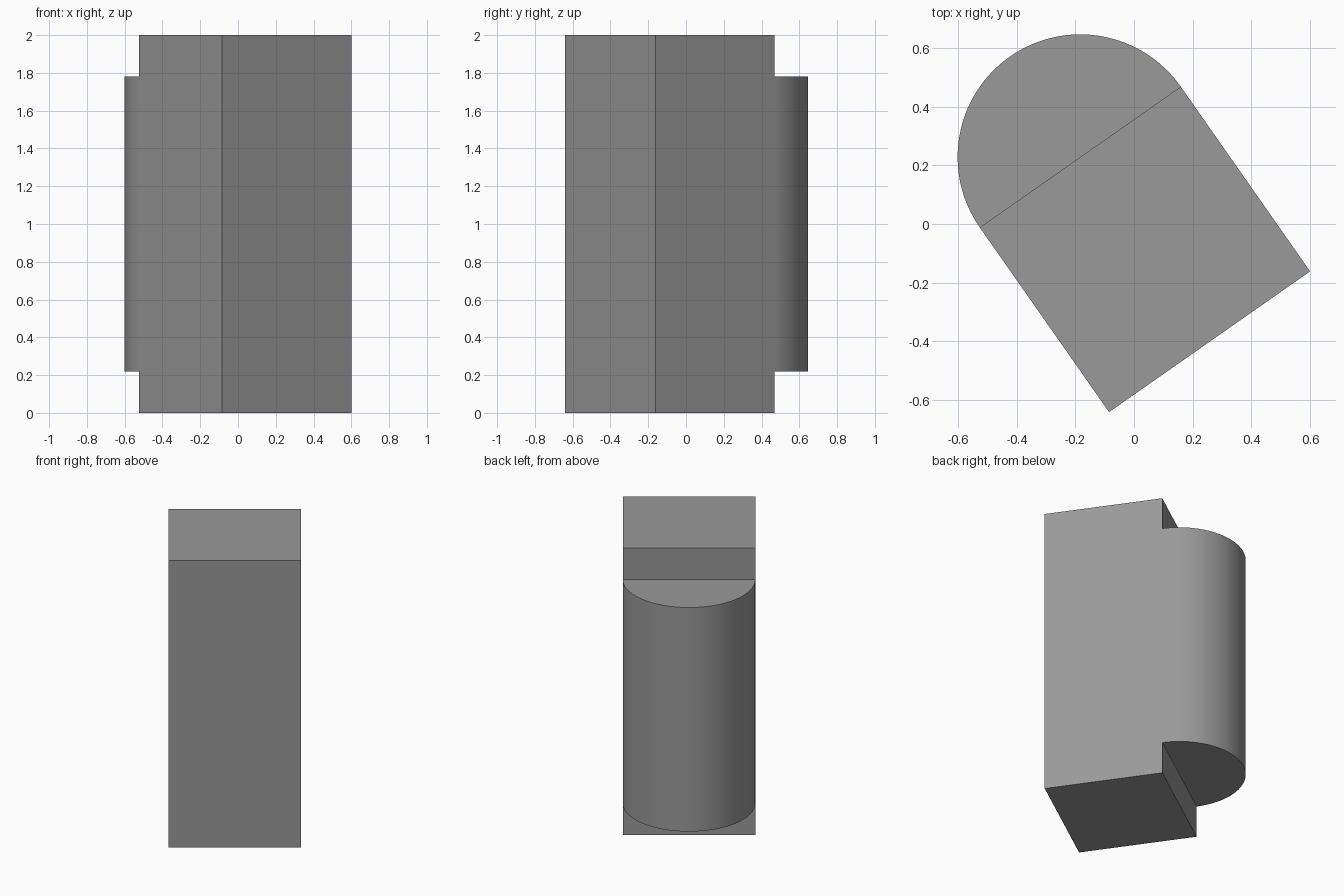
import bpy, bmesh, math
from mathutils import Matrix

if "Cube" in bpy.data.objects:
    bpy.data.objects.remove(bpy.data.objects["Cube"])

R = 0.418             # half width, also the radius of the rounded back
DEPTH = 0.768         # depth of the straight block
Z0, Z1, TOP = 0.22, 1.78, 2.0
SEGMENTS = 64

bm = bmesh.new()


def ring(z):
    """Rounded back arc from right to left, followed by the two front corners."""
    arc = [(R * math.cos(math.pi * i / SEGMENTS), R * math.sin(math.pi * i / SEGMENTS))
           for i in range(SEGMENTS + 1)]
    return [bm.verts.new((x, y, z)) for x, y in arc + [(-R, -DEPTH), (R, -DEPTH)]]


# Middle section: block and half cylinder share one wall
low, high = ring(Z0), ring(Z1)
n = len(low)
for i in range(n):
    j = (i + 1) % n
    bm.faces.new((low[i], low[j], high[j], high[i]))

# Half-round ledges, and block ends that continue past them
for verts, z in ((low, 0.0), (high, TOP)):
    bm.faces.new(verts[:SEGMENTS + 1])
    base = [verts[SEGMENTS], verts[-2], verts[-1], verts[0]]
    cap = [bm.verts.new((v.co.x, v.co.y, z)) for v in base]
    for i in range(4):
        j = (i + 1) % 4
        bm.faces.new((base[i], base[j], cap[j], cap[i]))
    bm.faces.new(cap)

bmesh.ops.recalc_face_normals(bm, faces=bm.faces)
# Turn the block and place it
bm.transform(Matrix.Translation((-0.183, 0.228, 0)) @ Matrix.Rotation(math.radians(35), 4, 'Z'))

mesh = bpy.data.meshes.new("round_backed_block")
bm.to_mesh(mesh)
bm.free()
block = bpy.data.objects.new("round_backed_block", mesh)
bpy.context.collection.objects.link(block)

grey = bpy.data.materials.new("mid_grey")
grey.diffuse_color = (0.32, 0.32, 0.32, 1)
grey.use_nodes = True
grey.node_tree.nodes["Principled BSDF"].inputs["Base Color"].default_value = grey.diffuse_color
mesh.materials.append(grey)

bpy.context.view_layer.objects.active = block
block.select_set(True)
bpy.ops.object.shade_smooth_by_angle(angle=math.radians(30))
